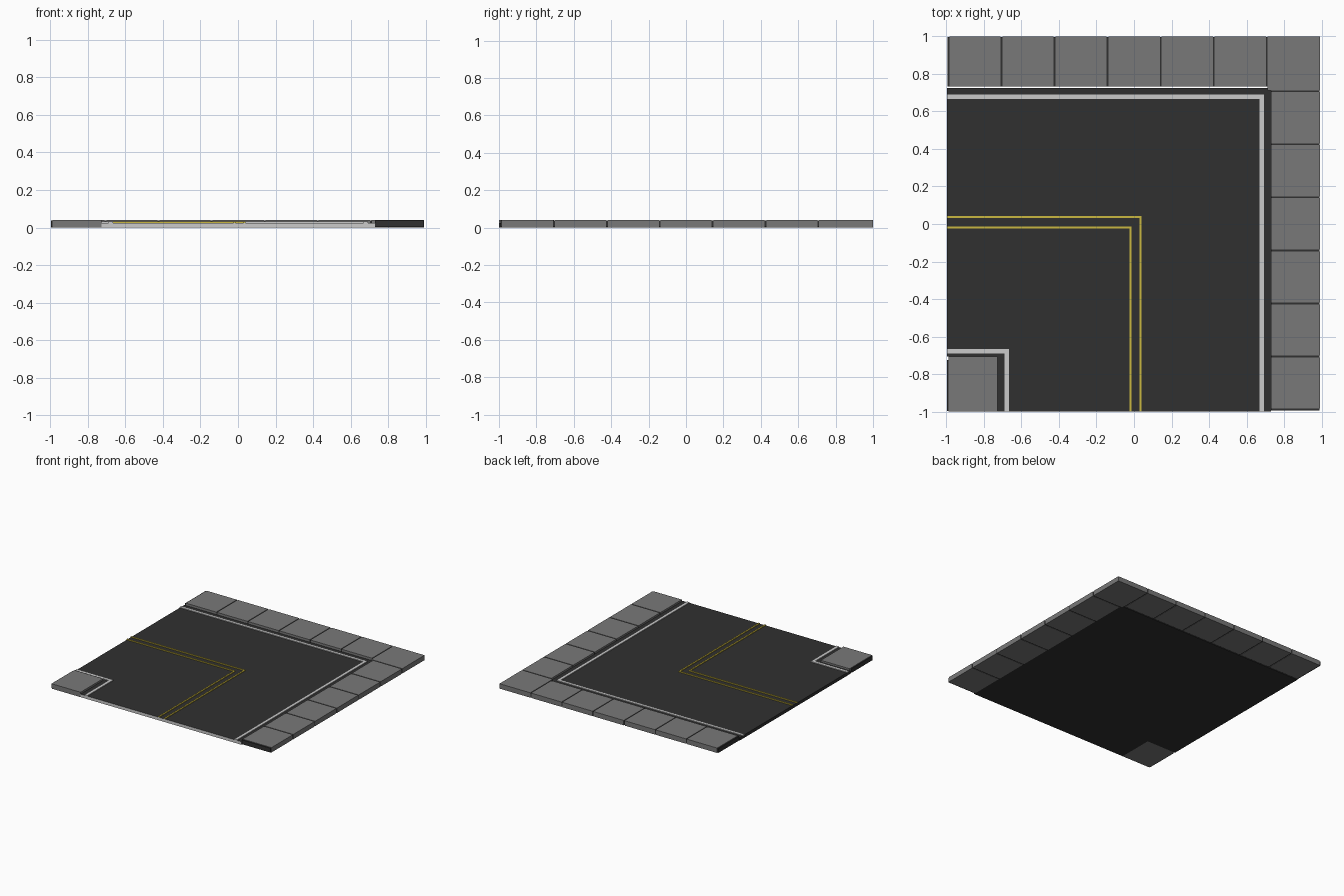
import bpy, bmesh

if "Cube" in bpy.data.objects:
    bpy.data.objects.remove(bpy.data.objects["Cube"])


def material(name, rgb):
    m = bpy.data.materials.new(name)
    m.diffuse_color = (*rgb, 1)
    m.use_nodes = True
    m.node_tree.nodes["Principled BSDF"].inputs["Base Color"].default_value = m.diffuse_color
    return m


ASPHALT = material("asphalt", (0.03, 0.03, 0.03))
WHITE = material("white_paint", (0.58, 0.6, 0.6))
YELLOW = material("yellow_paint", (0.6, 0.48, 0.05))
PAVING = material("paving", (0.19, 0.19, 0.19))

X, Y = 0.995, 1.0          # half sizes of the road tile
ROAD_Z, LINE_Z, WALK_Z = 0.025, 0.031, 0.04


def prism(name, outline, z0, z1, mat):
    """Extrude a counter-clockwise outline from z0 to z1."""
    bm = bmesh.new()
    face = bm.faces.new([bm.verts.new((x, y, z0)) for x, y in outline])
    ext = bmesh.ops.extrude_face_region(bm, geom=[face])
    for v in ext["geom"]:
        if isinstance(v, bmesh.types.BMVert):
            v.co.z = z1
    bmesh.ops.recalc_face_normals(bm, faces=bm.faces)
    me = bpy.data.meshes.new(name)
    bm.to_mesh(me)
    bm.free()
    me.materials.append(mat)
    ob = bpy.data.objects.new(name, me)
    bpy.context.collection.objects.link(ob)
    return ob


def box(name, x0, x1, y0, y1, z0, z1, mat):
    return prism(name, [(x0, y0), (x1, y0), (x1, y1), (x0, y1)], z0, z1, mat)


def corner_line(name, inner, outer, mat):
    """Painted line from the left edge, round a square corner, to the front edge."""
    (xi, yi), (xo, yo) = inner, outer
    prism(name, [(-X, yi), (xi, yi), (xi, -Y), (xo, -Y), (xo, yo), (-X, yo)],
          ROAD_Z - 0.002, LINE_Z, mat)


# Road slab with a notch for the inner corner of the pavement
road = prism("road", [(-0.728, -Y), (0.73, -Y), (0.73, 0.725), (-X, 0.725),
                      (-X, -0.707), (-0.728, -0.707)], 0, ROAD_Z, ASPHALT)
road.data.materials.append(WHITE)
for p in road.data.polygons:           # pale front end of the slab
    if p.center.y < -0.99:
        p.material_index = 1

# Painted lines
corner_line("outer_edge_line", (0.668, 0.666), (0.692, 0.69), WHITE)
corner_line("inner_edge_line", (-0.69, -0.69), (-0.665, -0.665), WHITE)
corner_line("centre_line_inner", (-0.025, -0.024), (-0.013, -0.012), YELLOW)
corner_line("centre_line_outer", (0.028, 0.031), (0.04, 0.043), YELLOW)

# Paving slabs with dark joints along the back and right sides
PITCH, GAP = 0.2825, 0.005
joints = [0.001 + PITCH * (k - 3.5) for k in range(8)]
for k, (a, b) in enumerate(zip(joints, joints[1:])):
    end = k == 6
    a, b = a + GAP, b - GAP
    box(f"back_slab_{k}", a, X - 0.003 if end else b,
        b - b + (joints[6] + GAP if end else 0.733), Y, 0, WALK_Z, PAVING)
    if not end:
        box(f"right_slab_{k}", 0.73, X - 0.003, a, b, 0, WALK_Z, PAVING)
for k, j in enumerate(joints[:7]):
    box(f"back_joint_{k}", j - GAP, j + GAP, 0.733, Y - 0.003,
        0.002, WALK_Z - 0.003, ASPHALT)
    box(f"right_joint_{k}", 0.73, X - 0.006, j - GAP, j + GAP,
        0.002, WALK_Z - 0.003, ASPHALT)

# Single slab and joint at the inner corner
box("corner_slab", -X + 0.007, -0.728, -Y, -0.707, 0, WALK_Z, PAVING)
box("corner_joint", -X, -X + 0.007, -Y + 0.003, -0.725, 0.002, WALK_Z - 0.003, ASPHALT)
